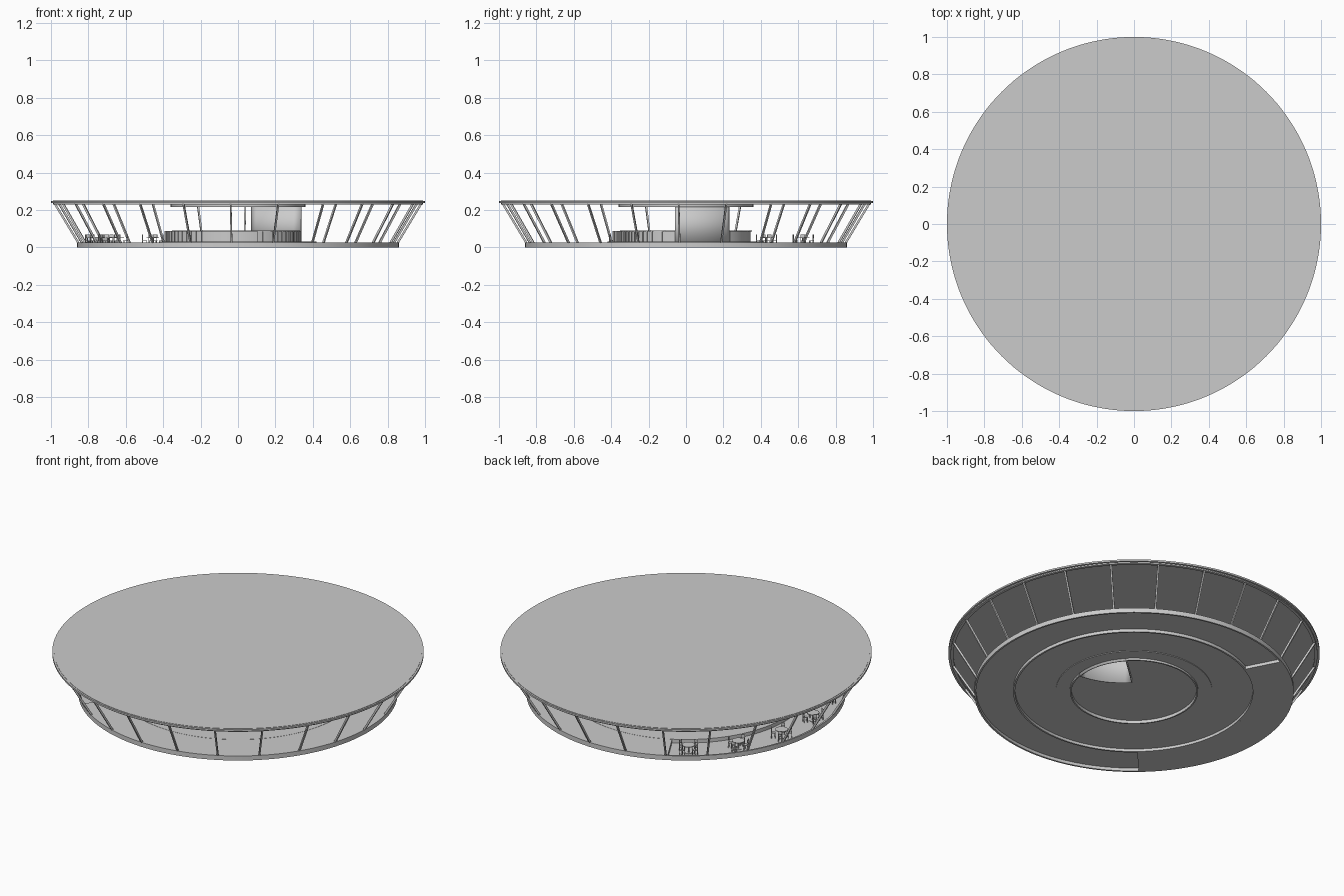
import bpy
import bmesh
from math import sin, cos, radians, pi
from mathutils import Matrix, Vector

if "Cube" in bpy.data.objects:
    bpy.data.objects.remove(bpy.data.objects["Cube"], do_unlink=True)

# Single pale grey finish
grey = bpy.data.materials.new("pale_grey")
grey.use_nodes = True
colour = (0.6, 0.6, 0.6, 1)
grey.diffuse_color = colour
grey.node_tree.nodes["Principled BSDF"].inputs["Base Color"].default_value = colour


def polar(r, a, z=0.0):
    return Vector((r * cos(radians(a)), r * sin(radians(a)), z))


def finish(name, bm):
    bmesh.ops.recalc_face_normals(bm, faces=bm.faces)
    mesh = bpy.data.meshes.new(name)
    bm.to_mesh(mesh)
    bm.free()
    mesh.materials.append(grey)
    obj = bpy.data.objects.new(name, mesh)
    bpy.context.collection.objects.link(obj)
    bpy.ops.object.select_all(action='DESELECT')
    obj.select_set(True)
    bpy.context.view_layer.objects.active = obj
    bpy.ops.object.shade_smooth_by_angle(angle=radians(30))
    return obj


def sweep(name, profile, start=0, end=360):
    """Turn a closed (radius, height) profile around z."""
    full = end - start >= 360
    steps = max(2, round((end - start) / 2.5))
    bm = bmesh.new()
    rows = []
    for i in range(steps if full else steps + 1):
        a = start + (end - start) * i / steps
        rows.append([bm.verts.new(polar(r, a, z)) for r, z in profile])
    n = len(profile)
    for i in range(steps):
        p, q = rows[i], rows[(i + 1) % len(rows)]
        for j in range(n):
            k = (j + 1) % n
            bm.faces.new((p[j], p[k], q[k], q[j]))
    if not full:
        bm.faces.new(rows[0])
        bm.faces.new(rows[-1])
    return finish(name, bm)


def ring(name, r0, r1, z0, z1, start=0, end=360):
    return sweep(name, [(r0, z0), (r1, z0), (r1, z1), (r0, z1)], start, end)


def disc(bm, r, z0, z1, segments):
    bmesh.ops.create_cone(bm, cap_ends=True, segments=segments, radius1=r, radius2=r,
                          depth=z1 - z0, matrix=Matrix.Translation((0, 0, (z0 + z1) / 2)))


def box(bm, size, matrix):
    bmesh.ops.create_cube(bm, size=1, matrix=matrix @ Matrix.Diagonal((*size, 1)))


# Roof with a fine lip around its edge
bm = bmesh.new()
disc(bm, 0.99, 0.236, 0.25, 144)
finish("roof", bm)
ring("roof_edge", 0.985, 1.0, 0.238, 0.248)
ring("ceiling_soffit", 0.26, 0.36, 0.216, 0.237)

# Floor: outer rim, raised walkway, sunken dining bay, inner floor
BAY = (118, 228)
ring("floor_rim", 0.85, 0.86, 0, 0.027)
ring("raised_floor", 0.65, 0.851, 0.018, 0.026, BAY[1], BAY[0] + 360)
ring("dining_bay_floor", 0.65, 0.851, 0, 0.006, *BAY)
for label, a in zip(("back", "front"), BAY):
    ring("bay_end_step_" + label, 0.65, 0.851, 0, 0.026, a - 0.4, a + 0.4)
ring("bay_step", 0.64, 0.65, 0, 0.027)
ring("inner_floor", 0.41, 0.641, 0.016, 0.026)
ring("bar_platform", 0.345, 0.42, 0.012, 0.032)

# Stair core: hollow wedge, open underneath
CORE = (-10, 43)
apex, bulge = Vector((0.07, 0.07, 0)), Vector((0.19, -0.02, 0))
arc = [polar(0.34, CORE[0] + (CORE[1] - CORE[0]) * i / 20) for i in range(21)]
control = bulge * 2 - (apex + arc[0]) / 2
curved = [apex * (1 - t) ** 2 + control * 2 * t * (1 - t) + arc[0] * t * t
          for t in (i / 8 for i in range(8))]
bm = bmesh.new()
path = arc + curved
low = [bm.verts.new(p) for p in path]
high = [bm.verts.new(p + Vector((0, 0, 0.237))) for p in path]
for i in range(len(path)):
    j = (i + 1) % len(path)
    bm.faces.new((low[i], low[j], high[j], high[i]))
core = finish("stair_core", bm)
shell = core.modifiers.new("wall", 'SOLIDIFY')
shell.thickness = 0.006

# Floor inside the bar, cut around the stair core
bm = bmesh.new()
outline = [polar(0.34, CORE[1] + (307 * i / 100)) for i in range(101)] + curved[::-1]
face = bm.faces.new([bm.verts.new(p + Vector((0, 0, 0.018))) for p in outline])
grown = bmesh.ops.extrude_face_region(bm, geom=[face])
bmesh.ops.translate(bm, vec=(0, 0, 0.01),
                    verts=[v for v in grown["geom"] if isinstance(v, bmesh.types.BMVert)])
finish("bar_floor", bm)

# Bar counter, its top and the panelled front
ring("bar_wall", 0.337, 0.345, 0, 0.088, CORE[1], CORE[0] + 360)
ring("bar_top", 0.315, 0.352, 0.084, 0.09, CORE[1] + 30, CORE[0] + 350)
ring("bar_front", 0.382, 0.39, 0.03, 0.088, 135, 285)
bm = bmesh.new()
for a in range(135, 286, 5):
    place = Matrix.Translation(polar(0.391, a, 0.059)) @ Matrix.Rotation(radians(a), 4, 'Z')
    box(bm, (0.006, 0.006, 0.058), place)
for a in range(288, 346, 5):
    place = Matrix.Translation(polar(0.347, a, 0.059)) @ Matrix.Rotation(radians(a), 4, 'Z')
    box(bm, (0.006, 0.006, 0.058), place)
finish("bar_battens", bm)

# Leaning window posts
bm = bmesh.new()
for k in range(24):
    a = -2.3 + 15 * k
    foot, head = polar(0.853, a, 0.022), polar(0.984, a, 0.24)
    lean = (head - foot).normalized()
    side = polar(1, a + 90)
    turn = Matrix((side, lean.cross(side), lean)).transposed().to_4x4()
    box(bm, (0.009, 0.011, (head - foot).length), Matrix.Translation((foot + head) / 2) @ turn)
finish("window_posts", bm)
ring("window_head_rail", 0.972, 0.988, 0.23, 0.238)


# Round table with four chairs, repeated around the dining bay
def chair(bm, place):
    def part(size, at):
        box(bm, size, place @ Matrix.Translation(at))
    part((0.022, 0.022, 0.003), (0, 0, 0.03))
    part((0.003, 0.022, 0.018), (0.0105, 0, 0.054))
    for sy in (-1, 1):
        part((0.003, 0.003, 0.03), (-0.009, sy * 0.009, 0.015))
        part((0.003, 0.003, 0.06), (0.0105, sy * 0.009, 0.03))


bm = bmesh.new()
disc(bm, 0.034, 0.046, 0.05, 24)
disc(bm, 0.004, 0, 0.046, 12)
disc(bm, 0.018, 0, 0.003, 16)
for a in (50, 130, 230, 310):
    chair(bm, Matrix.Rotation(radians(a), 4, 'Z') @ Matrix.Translation((0.044, 0, 0)))
first = finish("table_set_1", bm)
for i in range(5):
    a = 126 + 20.3 * i
    table = first
    if i:
        table = bpy.data.objects.new("table_set_" + str(i + 1), first.data)
        bpy.context.collection.objects.link(table)
    table.location = polar(0.775, a, 0.006)
    table.rotation_euler.z = radians(a)
